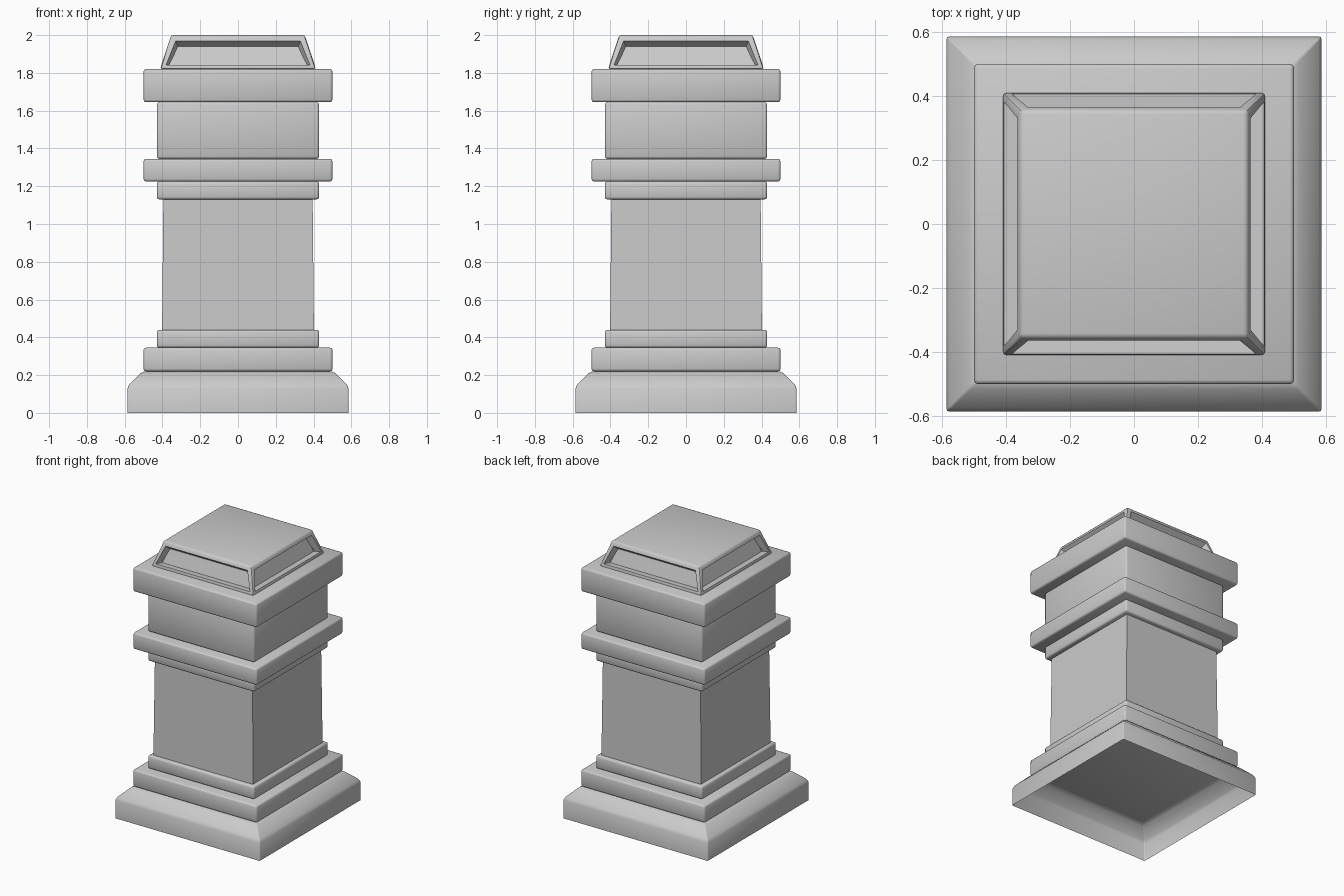
import bpy, bmesh

if "Cube" in bpy.data.objects:
    bpy.data.objects.remove(bpy.data.objects["Cube"])


def finish(name, bm, smooth=True):
    me = bpy.data.meshes.new(name)
    bm.to_mesh(me)
    bm.free()
    for p in me.polygons:
        p.use_smooth = smooth
    ob = bpy.data.objects.new(name, me)
    bpy.context.collection.objects.link(ob)
    return ob


def square_loft(profile, bottom=True):
    """Stack of square rings given as (half width, z), closed on top."""
    bm = bmesh.new()
    rings = [[bm.verts.new((sx * h, sy * h, z))
              for sx, sy in ((-1, -1), (1, -1), (1, 1), (-1, 1))]
             for h, z in profile]
    for a, b in zip(rings, rings[1:]):
        for i in range(4):
            j = (i + 1) % 4
            bm.faces.new((a[i], a[j], b[j], b[i]))
    bm.faces.new(rings[-1])
    if bottom:
        bm.faces.new(rings[0][::-1])
    bm.normal_update()
    return bm


def round_edges(bm, edges, width):
    bmesh.ops.bevel(bm, geom=edges, offset=width, segments=2,
                    profile=0.5, affect='EDGES', clamp_overlap=True)


# Plinth: chamfered shell, open underneath
bm = square_loft([(0.585, 0), (0.585, 0.13), (0.575, 0.152),
                  (0.515, 0.21), (0.495, 0.22)], bottom=False)
round_edges(bm, [e for e in bm.edges
                 if abs(e.verts[0].co.z - e.verts[1].co.z) > 0.001], 0.006)
finish("plinth", bm)

# Square mouldings below and above the shaft
for name, half, z0, z1 in (
        ("lower_band", 0.5, 0.22, 0.345),
        ("lower_collar", 0.43, 0.345, 0.44),
        ("upper_collar", 0.43, 1.13, 1.225),
        ("upper_band", 0.5, 1.225, 1.345),
        ("neck_block", 0.43, 1.345, 1.645),
        ("cap_band", 0.5, 1.645, 1.82)):
    bm = square_loft([(half, z0), (half, z1)])
    round_edges(bm, bm.edges[:], 0.013)
    finish(name, bm)

# Shaft: plain, very slightly tapered
finish("shaft", square_loft([(0.402, 0.43), (0.395, 1.14)]), smooth=False)

# Cap: tapered block with a sunken panel in each side
bm = square_loft([(0.413, 1.82), (0.354, 2.0)])
outer = bm.edges[:]
sides = [f for f in bm.faces if abs(f.normal.z) < 0.9]
bmesh.ops.inset_individual(bm, faces=sides, thickness=0.04)
bmesh.ops.inset_individual(bm, faces=sides, thickness=0.02, depth=-0.045)
round_edges(bm, [e for e in outer if e.is_valid], 0.012)
cap = finish("cap_top", bm)
bpy.context.view_layer.objects.active = cap
cap.select_set(True)
bpy.ops.object.shade_smooth_by_angle(angle=0.7)
